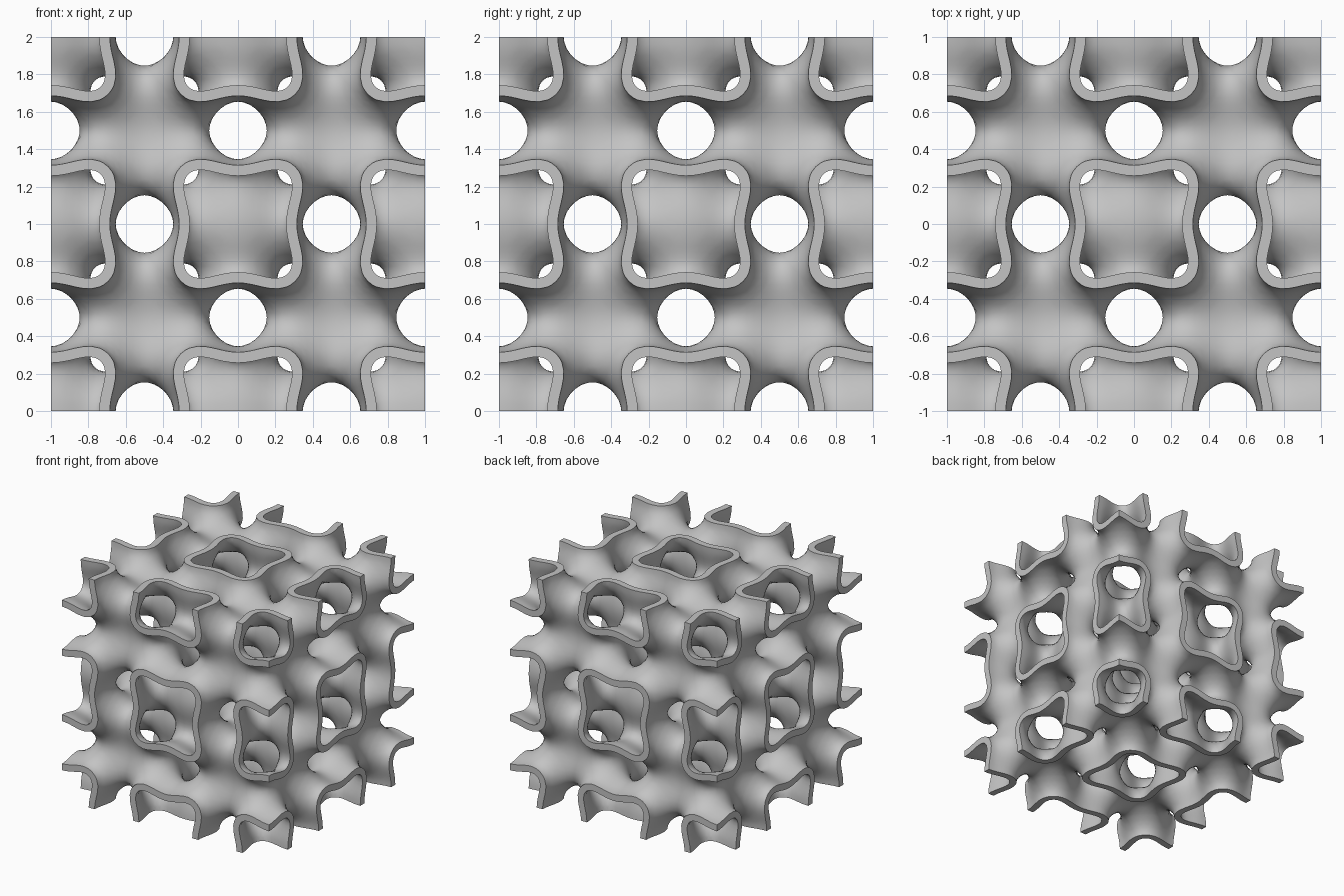
import bpy, bmesh
from math import cos, sin, pi, radians
from itertools import product
from mathutils import Vector

CELLS = 56            # grid cells along each side of the block
STEP = 2 / CELLS
WALL = 0.057          # sheet thickness
TAU = 2 * pi          # one lattice period per unit

old = bpy.data.objects.get("Cube")
if old:
    bpy.data.objects.remove(old, do_unlink=True)


def field_from_cos(a, b, c):
    """Body-centred wrapped-package surface, zero on the sheet's middle."""
    return 2 * (a * b + b * c + c * a) - 2 * (a * a + b * b + c * c) + 3


def gradient(p):
    c = [cos(TAU * v) for v in p]
    total = sum(c)
    return Vector([-TAU * sin(TAU * p[i]) * (2 * (total - c[i]) - 4 * c[i])
                   for i in range(3)])


def project(p):
    """Slide a point along the gradient onto the surface."""
    for _ in range(4):
        g = gradient(p)
        value = field_from_cos(*[cos(TAU * v) for v in p])
        p = p - g * (value / max(g.length_squared, 1e-6))
    return p


# Sample the field half a step off the block's faces, so the border lies on them
size = CELLS + 2
coord = [(i - 0.5) * STEP - 1 for i in range(size)]
wave = [cos(TAU * v) for v in coord]
value = {p: field_from_cos(wave[p[0]], wave[p[1]], wave[p[2]])
         for p in product(range(size), repeat=3)}

corners = list(product((0, 1), repeat=3))
cell_edges = [(a, b) for a in corners for b in corners
              if a < b and sum(abs(m - n) for m, n in zip(a, b)) == 1]

points = []           # two per cell: outer skin, inner skin
lookup = {}


def cell_vertex(cell):
    """Index of the sheet point inside a grid cell, made on first use."""
    if cell in lookup:
        return lookup[cell]
    hits = []
    for a, b in cell_edges:
        pa = tuple(m + n for m, n in zip(cell, a))
        pb = tuple(m + n for m, n in zip(cell, b))
        va, vb = value[pa], value[pb]
        if (va > 0) != (vb > 0):
            start = Vector([coord[i] for i in pa])
            end = Vector([coord[i] for i in pb])
            hits.append(start.lerp(end, va / (va - vb)))
    middle = project(sum(hits, Vector()) / len(hits))
    offset = gradient(middle).normalized() * (WALL / 2)
    lift = Vector((0, 0, 1))
    points.extend([middle + offset + lift, middle - offset + lift])
    lookup[cell] = len(lookup)
    return lookup[cell]


# One quad of the sheet for every grid edge that crosses it
quads = []
for p, v in value.items():
    for axis in range(3):
        b, c = (axis + 1) % 3, (axis + 2) % 3
        if p[axis] > CELLS or not (1 <= p[b] <= CELLS and 1 <= p[c] <= CELLS):
            continue
        q = list(p)
        q[axis] += 1
        if (v > 0) == (value[tuple(q)] > 0):
            continue
        ring = []
        for db, dc in ((0, 0), (1, 0), (1, 1), (0, 1)):
            cell = list(p)
            cell[b] -= db
            cell[c] -= dc
            ring.append(cell_vertex(tuple(cell)))
        quads.append(ring[::-1] if v > 0 else ring)

# Outer skin, inner skin and the flat rim along the cut border
faces = [[2 * i for i in q] for q in quads]
faces += [[2 * i + 1 for i in reversed(q)] for q in quads]
directed = {(q[i - 1], q[i]) for q in quads for i in range(4)}
faces += [[2 * b, 2 * a, 2 * a + 1, 2 * b + 1]
          for a, b in sorted(directed) if (b, a) not in directed]

mesh = bpy.data.meshes.new("lattice_sheet")
mesh.from_pydata(points, [], faces)
bm = bmesh.new()
bm.from_mesh(mesh)
bmesh.ops.recalc_face_normals(bm, faces=bm.faces[:])
bm.to_mesh(mesh)
bm.free()

sheet = bpy.data.objects.new("lattice_sheet", mesh)
bpy.context.collection.objects.link(sheet)

# Plain grey material
grey = bpy.data.materials.new("light_grey")
grey.use_nodes = True
colour = (0.55, 0.55, 0.55, 1)
grey.diffuse_color = colour
grey.node_tree.nodes["Principled BSDF"].inputs["Base Color"].default_value = colour
mesh.materials.append(grey)

# Smooth skins with crisp rims
bpy.ops.object.select_all(action="DESELECT")
sheet.select_set(True)
bpy.context.view_layer.objects.active = sheet
bpy.ops.object.shade_smooth_by_angle(angle=radians(40))
